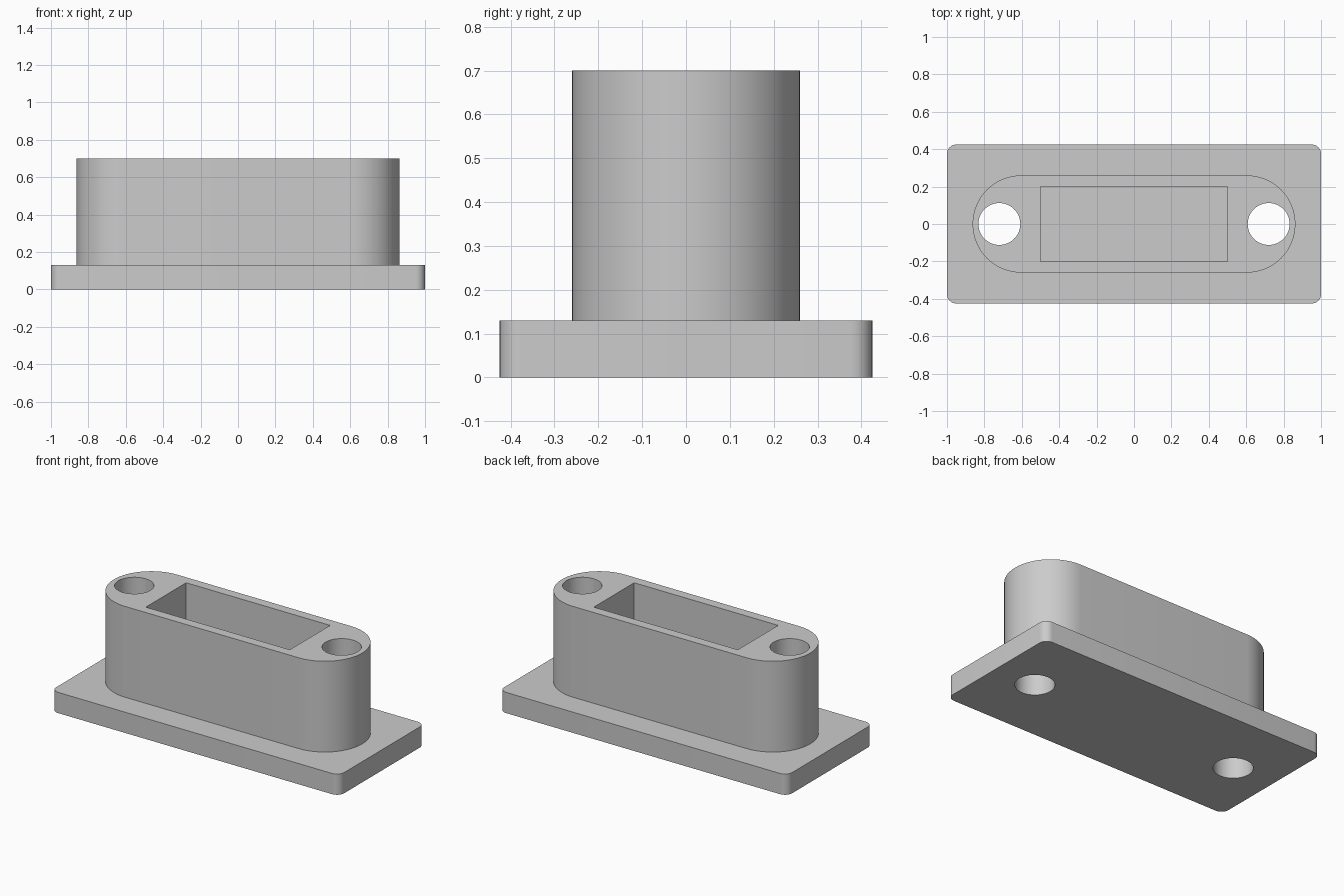
import bpy
import bmesh
from math import cos, sin, pi, radians

cube = bpy.data.objects.get("Cube")
if cube:
    bpy.data.objects.remove(cube, do_unlink=True)

grey = bpy.data.materials.new("light grey")
grey.use_nodes = True
colour = (0.6, 0.6, 0.6, 1)
grey.diffuse_color = colour
grey.node_tree.nodes["Principled BSDF"].inputs["Base Color"].default_value = colour


def prism(name, half_x, half_y, z0, z1, radius=0, steps=12, centre_x=0):
    """Upright block whose outline is a rectangle with rounded corners."""
    points = []
    for i, (sx, sy) in enumerate([(1, 1), (-1, 1), (-1, -1), (1, -1)]):
        cx = centre_x + sx * (half_x - radius)
        cy = sy * (half_y - radius)
        for k in range(steps + 1 if radius else 1):
            a = (i + k / steps) * pi / 2
            points.append((cx + radius * cos(a), cy + radius * sin(a), z0))
    bm = bmesh.new()
    bottom = bm.faces.new([bm.verts.new(p) for p in points])
    bmesh.ops.remove_doubles(bm, verts=bm.verts[:], dist=1e-5)
    top = bmesh.ops.extrude_face_region(bm, geom=bm.faces[:], use_keep_orig=True)
    verts = [g for g in top["geom"] if isinstance(g, bmesh.types.BMVert)]
    bmesh.ops.translate(bm, verts=verts, vec=(0, 0, z1 - z0))
    bmesh.ops.recalc_face_normals(bm, faces=bm.faces[:])
    mesh = bpy.data.meshes.new(name)
    bm.to_mesh(mesh)
    bm.free()
    mesh.materials.append(grey)
    obj = bpy.data.objects.new(name, mesh)
    bpy.context.collection.objects.link(obj)
    return obj


def combine(target, tool, operation):
    """Apply a boolean to the target and discard the tool."""
    mod = target.modifiers.new(operation.lower(), "BOOLEAN")
    mod.operation = operation
    mod.solver = "EXACT"
    mod.object = tool
    tool.hide_render = True
    bpy.context.view_layer.objects.active = target
    bpy.ops.object.modifier_apply(modifier=mod.name)
    bpy.data.objects.remove(tool, do_unlink=True)


# Flange plate with the raised slot-shaped body
housing = prism("flanged_housing", 1, 0.425, 0, 0.13, radius=0.05, steps=8)
body = prism("raised_body", 0.863, 0.26, 0.06, 0.70, radius=0.26, steps=16)
combine(housing, body, "UNION")

# Blind rectangular pocket
combine(housing, prism("pocket", 0.5, 0.2, 0.13, 0.8), "DIFFERENCE")

# Bolt holes right through both ends
for side in (-1, 1):
    hole = prism("bolt_hole", 0.112, 0.112, -0.1, 0.8, radius=0.112, centre_x=side * 0.72)
    combine(housing, hole, "DIFFERENCE")

# Smooth walls, crisp rims
bpy.ops.object.select_all(action="DESELECT")
housing.select_set(True)
bpy.context.view_layer.objects.active = housing
bpy.ops.object.shade_smooth_by_angle(angle=radians(30))
